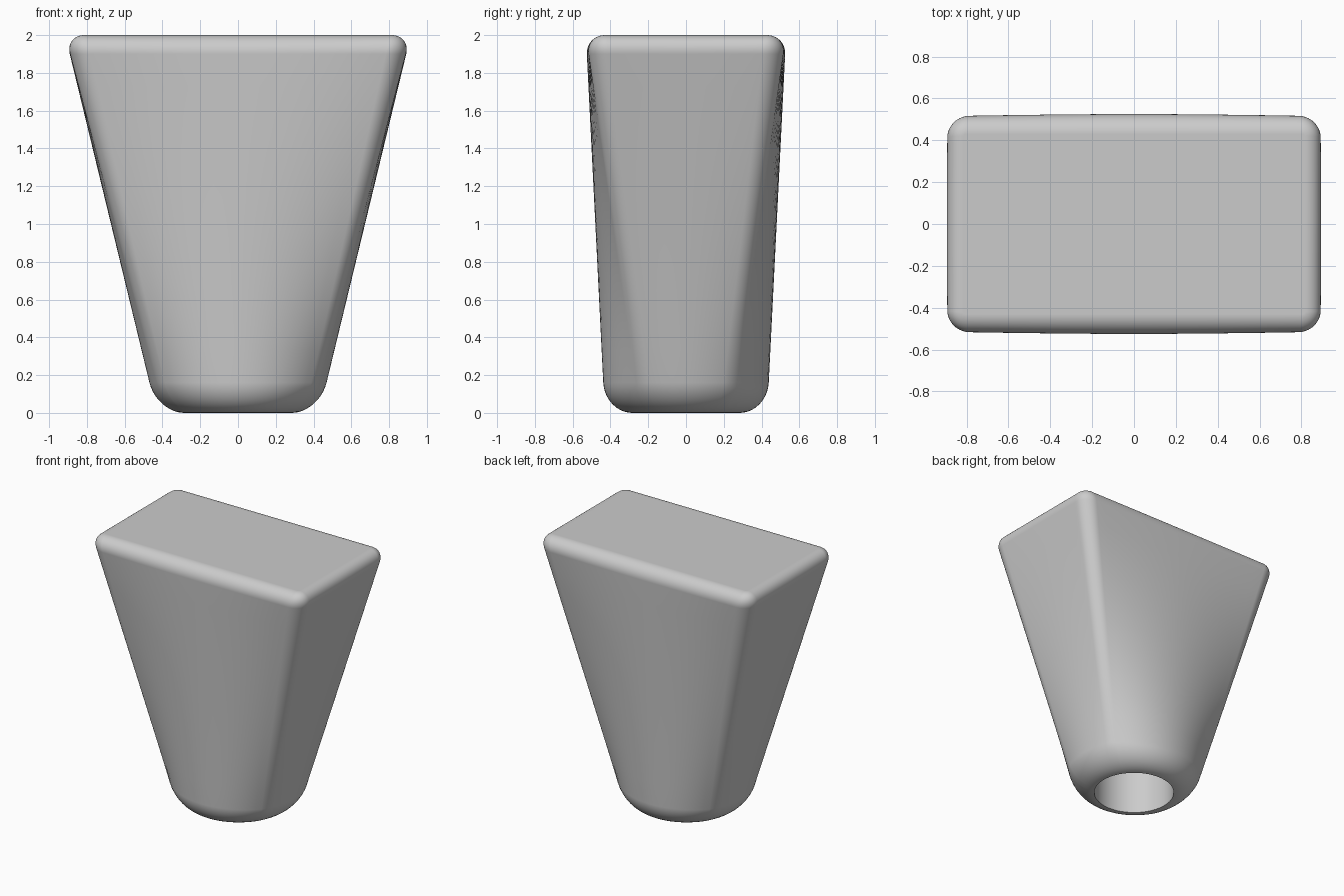
import bpy, bmesh
from math import sin, cos, pi, radians

cube = bpy.data.objects.get("Cube")
if cube:
    bpy.data.objects.remove(cube, do_unlink=True)

HEIGHT = 2.0
BASE_R = 0.43                  # round foot
HALF_X, HALF_Y = 0.915, 0.53   # rectangular top
CORNER = 0.11                  # rounding of the upright edges
SPLIT, SPREAD = radians(30), radians(5)
STEPS = 10


def section(z, inset=0.0):
    """Outline at height z, blending a circle into a rounded rectangle."""
    t = z / HEIGHT
    r = BASE_R - inset
    a, b = HALF_X - inset, HALF_Y - inset
    c = max(CORNER - inset, 0.01)
    quarter = []

    def add(angle, x, y):
        quarter.append((r * cos(angle) * (1 - t) + x * t,
                        r * sin(angle) * (1 - t) + y * t))

    for i in range(STEPS):     # side wall
        f = i / STEPS
        add(f * (SPLIT - SPREAD), a, f * (b - c))
    for i in range(STEPS):     # rounded upright edge
        f = i / STEPS
        add(SPLIT + SPREAD * (2 * f - 1),
            a - c + c * cos(f * pi / 2), b - c + c * sin(f * pi / 2))
    for i in range(STEPS + 1):  # front wall
        f = i / STEPS
        start = SPLIT + SPREAD
        add(start + f * (pi / 2 - start), (1 - f) * (a - c), b)
    half = quarter + [(-x, y) for x, y in reversed(quarter[:-1])]
    return [(x, y, z) for x, y in half + [(-x, -y) for x, y in half[1:-1]]]


# Rings from the socket, round the foot, up the walls and over the top edge
FOOT_Z, FOOT_IN, TOP_R, SOCKET_DEPTH = 0.16, 0.145, 0.1, 1.0
rim = section(0, FOOT_IN)
rings = [[(x, y, SOCKET_DEPTH) for x, y, z in rim], rim]
for i in range(1, STEPS + 1):
    p = pi / 2 * (1 - i / STEPS)
    rings.append(section(FOOT_Z * (1 - sin(p)), FOOT_IN * (1 - cos(p))))
for i in range(1, STEPS):
    rings.append(section(FOOT_Z + (HEIGHT - TOP_R - FOOT_Z) * i / STEPS))
for i in range(STEPS + 1):
    p = pi / 2 * i / STEPS
    rings.append(section(HEIGHT - TOP_R * (1 - sin(p)), TOP_R * (1 - cos(p))))

bm = bmesh.new()
loops = [[bm.verts.new(co) for co in ring] for ring in rings]
for low, high in zip(loops, loops[1:]):
    n = len(low)
    for i in range(n):
        j = (i + 1) % n
        bm.faces.new((low[i], low[j], high[j], high[i]))
bm.faces.new(loops[0])
bm.faces.new(loops[-1])
bmesh.ops.recalc_face_normals(bm, faces=bm.faces)
mesh = bpy.data.meshes.new("tapered_foot")
bm.to_mesh(mesh)
bm.free()

foot = bpy.data.objects.new("tapered_foot", mesh)
bpy.context.collection.objects.link(foot)

# Plain grey
grey = bpy.data.materials.new("light_grey")
grey.use_nodes = True
colour = (0.6, 0.6, 0.6, 1)
grey.diffuse_color = colour
grey.node_tree.nodes["Principled BSDF"].inputs["Base Color"].default_value = colour
mesh.materials.append(grey)

# Smooth walls, sharp socket rim, flat top
bpy.ops.object.select_all(action='DESELECT')
foot.select_set(True)
bpy.context.view_layer.objects.active = foot
bpy.ops.object.shade_smooth_by_angle(angle=radians(40))
flat = foot.modifiers.new("even_shading", 'WEIGHTED_NORMAL')
flat.keep_sharp = True
